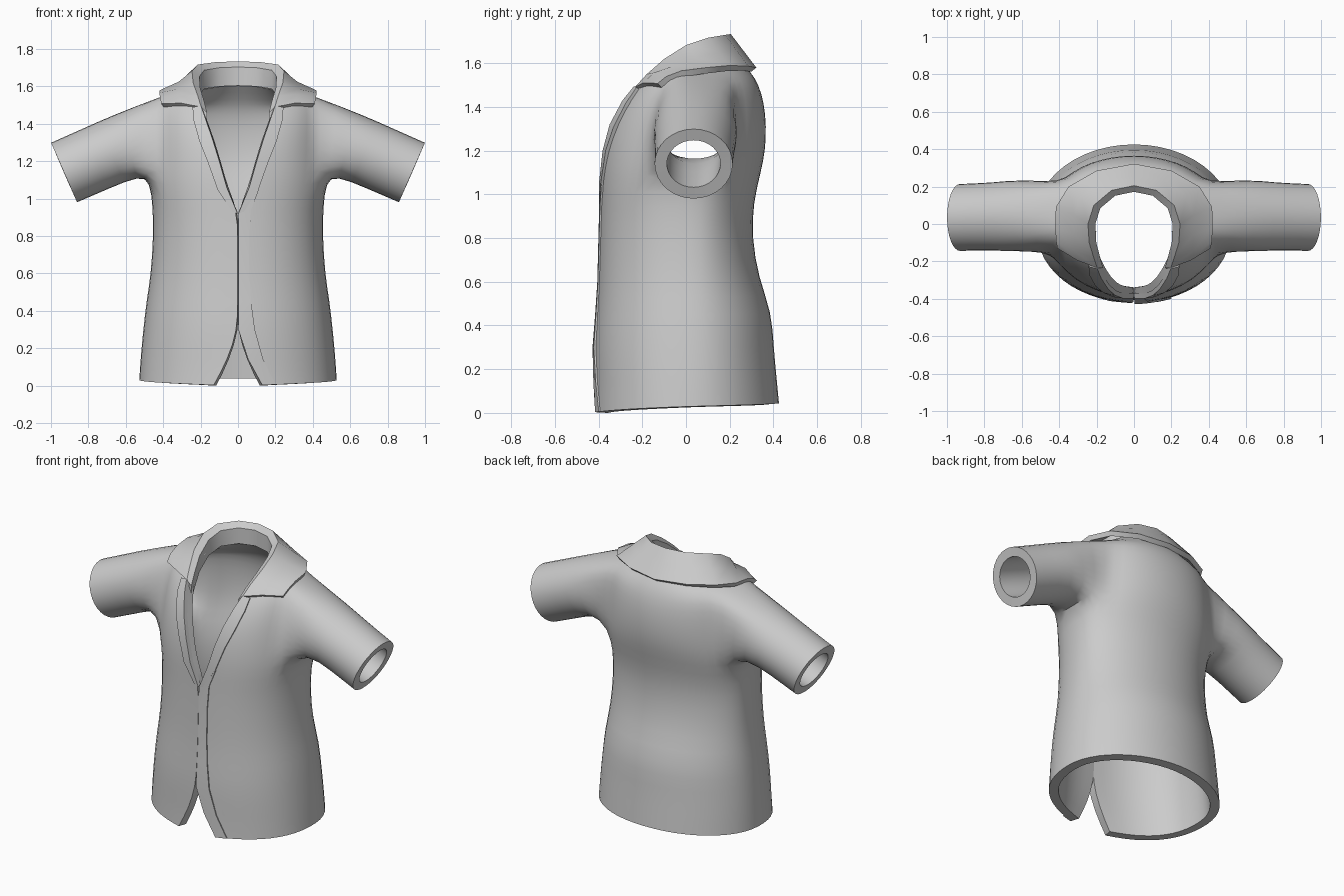
import bpy, bmesh, math
from mathutils import Vector

if "Cube" in bpy.data.objects:
    bpy.data.objects.remove(bpy.data.objects["Cube"])

CY = 0.03  # depth of the body's side line
FULL = 0.85  # fullness of the front and upper back
cloth = bpy.data.materials.new("grey_cloth")
cloth.diffuse_color = (0.6, 0.6, 0.6, 1)
cloth.use_nodes = True
cloth.node_tree.nodes["Principled BSDF"].inputs["Base Color"].default_value = cloth.diffuse_color

# Body rows: front edge (x, y, z), side (half width, z), back (y, z)
ROWS = [
    ((.13, -.412, .003), (.533, .03), (.43, .045)),
    ((.055, -.42, .14), (.525, .16), (.418, .17)),
    ((.002, -.424, .3), (.512, .3), (.405, .3)),
    ((.002, -.412, .45), (.495, .45), (.397, .46)),
    ((.002, -.402, .6), (.47, .6), (.335, .62)),
    ((.002, -.397, .8), (.458, .8), (.305, .8)),
    ((.002, -.394, .92), (.46, .95), (.31, .96)),
    ((.065, -.39, 1.06), (.475, 1.09), (.345, 1.1)),
    ((.105, -.37, 1.2), (.468, 1.2), (.366, 1.2)),
    ((.14, -.335, 1.32), (.458, 1.33), (.371, 1.31)),
    ((.175, -.275, 1.43), (.445, 1.46), (.36, 1.42)),
    ((.21, -.19, 1.535), (.42, 1.545), (.335, 1.5)),
    ((.232, -.10, 1.60), (.32, 1.575), (.30, 1.56)),
    ((.235, -.06, 1.62), (.25, 1.615), (.22, 1.65)),
]
HALF = 6            # columns from front edge to side, and side to back
HOLE_R, HOLE_C = (7, 11), (4, 8)


def body_row(row):
    (ex, ey, ez), (w, sz), (by, bz) = row
    a0 = math.asin(ex / w)
    rf = (CY - ey) / math.cos(a0) ** FULL
    back_p = FULL if 1.0 < ez < 1.58 else 1
    pts = []
    for j in range(2 * HALF + 1):
        if j <= HALF:
            t = j / HALF
            a = a0 + (math.pi / 2 - a0) * t
            y = CY - rf * max(0, math.cos(a)) ** FULL
            z = ez + (sz - ez) * t
        else:
            t = j / HALF - 1
            a = math.pi / 2 * (1 + t)
            y = CY + (by - CY) * abs(math.cos(a)) ** back_p
            z = sz + (bz - sz) * t
        x = 0 if j == 2 * HALF else w * math.sin(a)
        pts.append((x, y, z))
    return pts


def front_y(x, z):
    """Depth of the body front at (x, z)."""
    def at(row):
        (ex, ey, _), (w, _), _ = row
        r = (CY - ey) / math.sqrt(1 - (ex / w) ** 2) ** FULL
        return CY - r * math.sqrt(max(0, 1 - (x / w) ** 2)) ** FULL
    for lo, hi in zip(ROWS, ROWS[1:]):
        if z <= hi[0][2]:
            t = (z - lo[0][2]) / (hi[0][2] - lo[0][2])
            return at(lo) * (1 - t) + at(hi) * t
    return at(ROWS[-1])


def finish(name, bm, thickness, mirror=True, subdivide=1):
    """Orient the sheet outward, mirror, smooth and thicken it."""
    loose = [v for v in bm.verts if not v.link_faces]
    bmesh.ops.delete(bm, geom=loose, context='VERTS')
    bmesh.ops.recalc_face_normals(bm, faces=bm.faces)
    total = 0
    for f in bm.faces:
        c = f.calc_center_median()
        total += f.calc_area() * f.normal.dot(Vector((c.x, c.y, .3)))
    if total < 0:
        bmesh.ops.reverse_faces(bm, faces=bm.faces)
    me = bpy.data.meshes.new(name)
    bm.to_mesh(me)
    bm.free()
    me.materials.append(cloth)
    ob = bpy.data.objects.new(name, me)
    bpy.context.collection.objects.link(ob)
    if mirror:
        m = ob.modifiers.new("mirror", 'MIRROR')
        m.merge_threshold = 0.0005
    if subdivide:
        s = ob.modifiers.new("smooth", 'SUBSURF')
        s.levels = s.render_levels = subdivide
        s.boundary_smooth = 'PRESERVE_CORNERS'
    s = ob.modifiers.new("thickness", 'SOLIDIFY')
    s.thickness = thickness
    s.offset = -1
    bpy.ops.object.select_all(action='DESELECT')
    ob.select_set(True)
    bpy.context.view_layer.objects.active = ob
    bpy.ops.object.convert(target='MESH')
    bpy.ops.object.shade_smooth_by_angle(angle=math.radians(40))
    return ob


def sheet(bm, rows, skip=lambda i, j: False):
    grid = [[bm.verts.new(p) for p in r] for r in rows]
    for i in range(len(grid) - 1):
        for j in range(len(grid[0]) - 1):
            if not skip(i, j):
                bm.faces.new((grid[i][j], grid[i][j + 1],
                              grid[i + 1][j + 1], grid[i + 1][j]))
    return grid


# Jacket body with an armhole on the side
bm = bmesh.new()
(r0, r1), (c0, c1) = HOLE_R, HOLE_C
grid = sheet(bm, [body_row(r) for r in ROWS],
             lambda i, j: r0 <= i < r1 and c0 <= j < c1)

# Sleeve rings grown out of the armhole
loop = [grid[r0][j] for j in range(c0, c1)]
loop += [grid[i][c1] for i in range(r0, r1)]
loop += [grid[r1][j] for j in range(c1, c0, -1)]
loop += [grid[i][c0] for i in range(r1, r0, -1)]
n = len(loop)
up, inward = Vector((.4, 0, .917)), Vector((-.917, 0, .4))
for d, r, wide, cy in ((.37, .181, 1.1, .046), (.18, .179, 1.03, .04),
                       (0, .178, 1.03, .035)):
    centre = Vector((.93, cy, 1.14)) + inward * d
    ring = []
    for i in range(n):
        a = math.radians(225) + math.tau * i / n
        p = centre + up * (r * math.sin(a))
        p.y += r * wide * math.cos(a)
        ring.append(bm.verts.new(p))
    for i in range(n):
        k = (i + 1) % n
        bm.faces.new((loop[i], loop[k], ring[k], ring[i]))
    loop = ring
finish("jacket_body_and_sleeves", bm, .056)

# Collar: neck edge and outer edge, with an inner band folded down
NECK = [(.197, -.235, 1.49), (.215, -.18, 1.55), (.24, -.10, 1.62),
        (.246, .0, 1.683), (.215, .10, 1.717), (.12, .18, 1.73),
        (0, .205, 1.734)]
OUTER = [(.41, -.13, 1.508), (.417, -.09, 1.54), (.42, -.02, 1.566),
         (.418, .09, 1.58), (.35, .20, 1.59), (.2, .285, 1.587),
         (0, .322, 1.58)]
rows = []
for k, (t, o) in enumerate(zip(NECK, OUTER)):
    t, o = Vector(t), Vector(o)
    mid = (t + o) / 2
    if k < 2:
        mid += Vector((0, -.012, .012))
    elif k < 4:
        mid += Vector((-.015, 0, -.006))
    band = Vector((t.x * .84, t.y - .16 * max(t.y, 0), t.z - .03))
    low = band + Vector((0, 0, -.1))
    rows.append([low, band, t, mid, o])
bm = bmesh.new()
sheet(bm, rows)
finish("collar", bm, .03, subdivide=0)


# Lapels and front facing: (inner x, z, outer x, z, lift) on the body front
def front_plate(name, stations, thickness, mirror):
    rows = []
    for xi, zi, xo, zo, lift in stations:
        rows.append([(x, front_y(x, z) - lift, z) for x, z in
                     ((xi, zi), ((xi + xo) / 2, (zi + zo) / 2), (xo, zo))])
    bm = bmesh.new()
    sheet(bm, rows)
    finish(name, bm, thickness, mirror, 0)


front_plate("lapels", [
    (.002, .92, .03, .93, .004), (.06, 1.06, .11, 1.05, .007),
    (.1, 1.2, .163, 1.2, .011), (.137, 1.32, .207, 1.31, .014),
    (.175, 1.43, .238, 1.42, .016), (.197, 1.495, .243, 1.49, .016)],
    .026, True)
front_plate("front_facing", [
    (.13, .003, .2, .006, .004), (.055, .14, .135, .14, .004),
    (.002, .3, .09, .3, .004), (.002, .45, .07, .45, .004),
    (.002, .6, .06, .6, .004), (.002, .8, .06, .8, .004),
    (.002, .92, .07, .94, .004), (.07, 1.06, .112, 1.05, .004)],
    .009, False)
